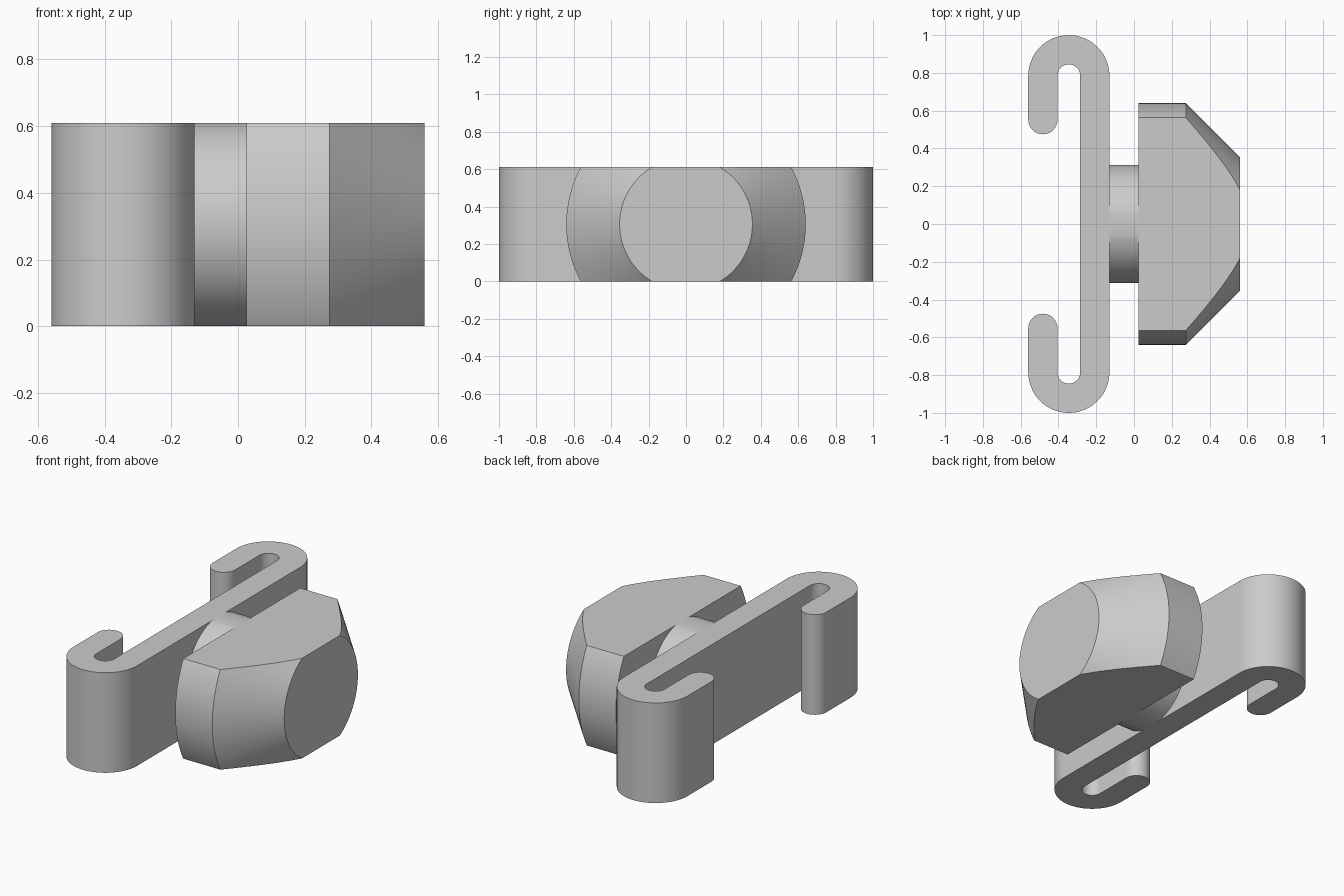
import bpy
import bmesh
from math import cos, sin, radians, tau
from mathutils import Vector, Matrix

HEIGHT = 0.61
MID = HEIGHT / 2

cube = bpy.data.objects.get("Cube")
if cube:
    bpy.data.objects.remove(cube, do_unlink=True)

grey = bpy.data.materials.new("light grey")
grey.use_nodes = True
colour = (0.6, 0.6, 0.6, 1)
grey.diffuse_color = colour
grey.node_tree.nodes["Principled BSDF"].inputs["Base Color"].default_value = colour


def finish(name, bm):
    bmesh.ops.recalc_face_normals(bm, faces=bm.faces)
    mesh = bpy.data.meshes.new(name)
    bm.to_mesh(mesh)
    bm.free()
    mesh.materials.append(grey)
    mesh.shade_smooth()
    mesh.set_sharp_from_angle(angle=radians(20))
    obj = bpy.data.objects.new(name, mesh)
    bpy.context.collection.objects.link(obj)
    return obj


def arc(cx, cy, radius, start, end, steps=32):
    angles = [radians(start + (end - start) * i / steps) for i in range(steps + 1)]
    return [(cx + radius * cos(a), cy + radius * sin(a)) for a in angles]


def turned(name, profile, segments=192):
    """Solid turned about the x axis from (x, radius) pairs, cut flat top and bottom."""
    bm = bmesh.new()
    rings = []
    for x, r in profile:
        rings.append([bm.verts.new((x, r * cos(tau * i / segments),
                                    MID + r * sin(tau * i / segments)))
                      for i in range(segments)])
    for a, b in zip(rings, rings[1:]):
        for i in range(segments):
            j = (i + 1) % segments
            bm.faces.new((a[i], a[j], b[j], b[i]))
    bm.faces.new(rings[0])
    bm.faces.new(rings[-1])
    for z, direction in ((0, -1), (HEIGHT, 1)):
        bmesh.ops.bisect_plane(bm, geom=bm.verts[:] + bm.edges[:] + bm.faces[:],
                               plane_co=(0, 0, z), plane_no=(0, 0, direction),
                               clear_outer=True)
        rim = [e for e in bm.edges if e.is_boundary]
        bmesh.ops.holes_fill(bm, edges=rim, sides=0)
    return finish(name, bm)


# Back strip with a hook curled at each end
half = (arc(-0.345, 0.785, 0.215, 0, 180)
        + arc(-0.4825, 0.5525, 0.0775, 180, 360)
        + arc(-0.345, 0.785, 0.06, 180, 0))
outline = half + [(x, -y) for x, y in reversed(half)]
bm = bmesh.new()
base = bm.faces.new([bm.verts.new((x, y, 0)) for x, y in outline])
extruded = bmesh.ops.extrude_face_region(bm, geom=[base], use_keep_orig=True)
top = [v for v in extruded["geom"] if isinstance(v, bmesh.types.BMVert)]
bmesh.ops.translate(bm, verts=top, vec=(0, 0, HEIGHT))
finish("hooked_strip", bm)

# Round neck joining strip and head
turned("neck", [(-0.13, 0.312), (0.025, 0.312)])

# Bevelled round head with flattened top and bottom
turned("head", [(0.025, 0.64), (0.275, 0.64), (0.56, 0.355)])
